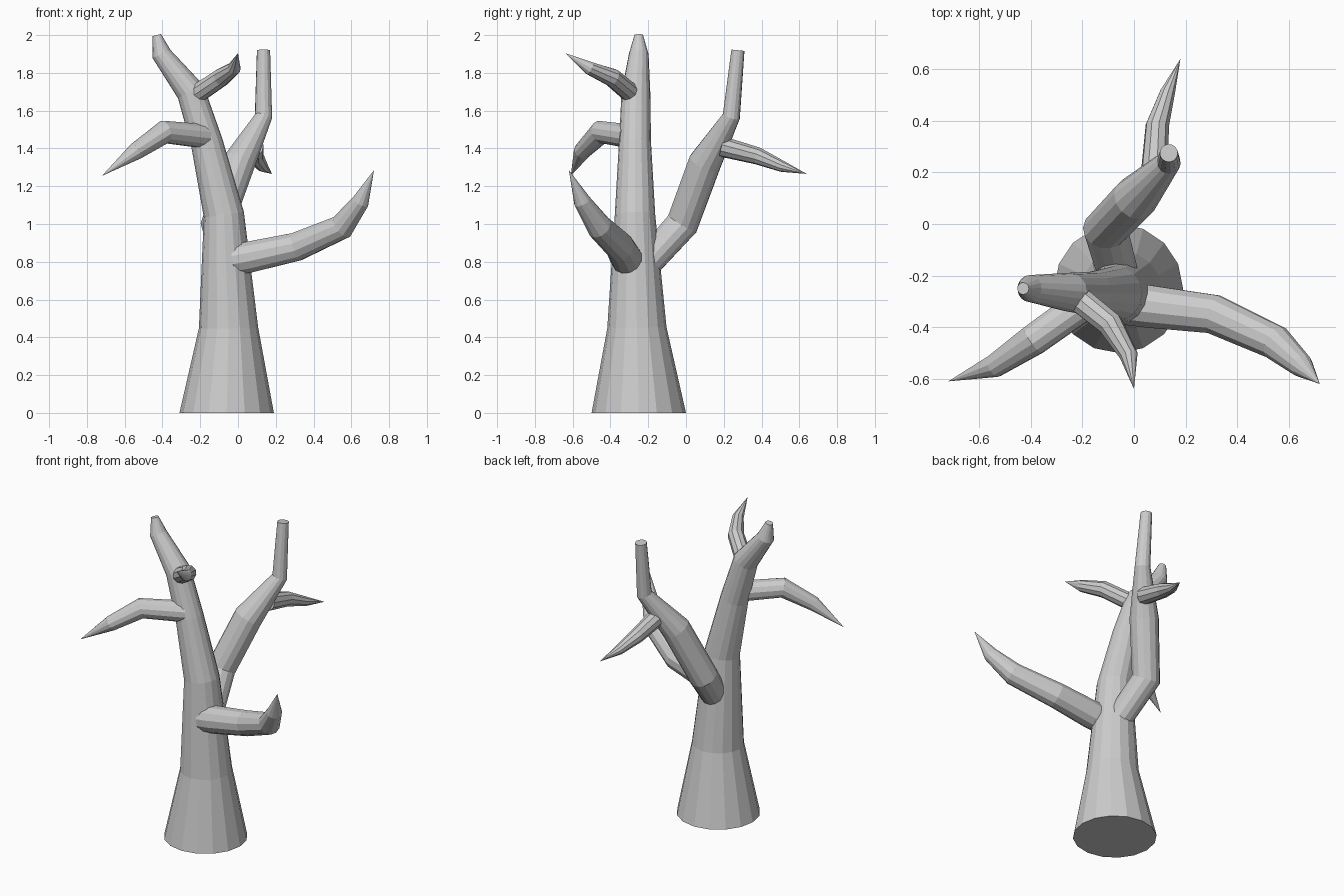
import bpy, bmesh, math
from mathutils import Vector

cube = bpy.data.objects.get("Cube")
if cube:
    bpy.data.objects.remove(cube, do_unlink=True)

bark = bpy.data.materials.new("grey_bark")
bark.use_nodes = True
grey = (0.6, 0.6, 0.6, 1)
bark.diffuse_color = grey
bark.node_tree.nodes["Principled BSDF"].inputs["Base Color"].default_value = grey


def limb(name, stations, sides, level_start=False):
    """Loft a tapering faceted limb through (x, y, z, radius); radius 0 makes a pointed tip."""
    pts = [Vector(s[:3]) for s in stations]
    last = len(pts) - 1
    bm = bmesh.new()
    rings = []
    side = None
    for i, (p, s) in enumerate(zip(pts, stations)):
        # Rings lie on the bisecting plane of neighbouring segments
        before = (p - pts[max(i - 1, 0)]).normalized()
        after = (pts[min(i + 1, last)] - p).normalized()
        axis = (before + after).normalized()
        if i == 0 and level_start:
            axis = Vector((0, 0, 1))
        if side is None:
            side = axis.orthogonal()
        side = (side - axis * side.dot(axis)).normalized()
        up = axis.cross(side)
        if s[3] == 0:
            rings.append([bm.verts.new(p)])
            continue
        angles = [math.tau * k / sides for k in range(sides)]
        rings.append([bm.verts.new(p + s[3] * (side * math.cos(a) + up * math.sin(a)))
                      for a in angles])
    for low, high in zip(rings, rings[1:]):
        for k in range(sides):
            n = (k + 1) % sides
            if len(high) == 1:
                bm.faces.new((low[k], low[n], high[0]))
            else:
                bm.faces.new((low[k], low[n], high[n], high[k]))
    bm.faces.new(rings[0][::-1])
    if len(rings[-1]) > 1:
        bm.faces.new(rings[-1])
    bmesh.ops.recalc_face_normals(bm, faces=bm.faces[:])
    mesh = bpy.data.meshes.new(name)
    bm.to_mesh(mesh)
    bm.free()
    mesh.materials.append(bark)
    obj = bpy.data.objects.new(name, mesh)
    bpy.context.collection.objects.link(obj)
    return obj


# Flared trunk leaning over to a cut top
limb("trunk", [(-.06, -.25, 0, .25), (-.05, -.26, .45, .157), (-.075, -.27, 1.05, .107),
               (-.165, -.27, 1.43, .085), (-.25, -.265, 1.7, .076),
               (-.405, -.25, 1.9, .052), (-.43, -.25, 2, .023)], 16, True)

# Heavy rear fork with a cut top
limb("rear_fork", [(-.06, -.2, .8, .08), (-.11, -.02, 1, .088), (.005, .1, 1.325, .088),
                   (.135, .24, 1.57, .047), (.135, .275, 1.92, .035)], 14)

# Pointed side branches
limb("left_branch", [(-.02, -.31, .81, .085), (.06, -.32, .825, .085), (.31, -.35, .88, .078),
                     (.55, -.46, .985, .068), (.65, -.55, 1.12, .046),
                     (.72, -.62, 1.285, 0)], 12)
limb("right_branch", [(-.18, -.3, 1.465, .065), (-.39, -.45, 1.487, .062),
                      (-.54, -.55, 1.385, .046), (-.72, -.61, 1.255, 0)], 12)

# Small pointed twigs
limb("front_twig", [(-.215, -.29, 1.69, .052), (-.09, -.39, 1.775, .05),
                    (-.02, -.51, 1.825, .036), (0, -.64, 1.905, 0)], 10)
limb("rear_twig", [(.08, .19, 1.41, .055), (.09, .38, 1.36, .046),
                   (.13, .51, 1.305, .03), (.18, .64, 1.265, 0)], 10)
